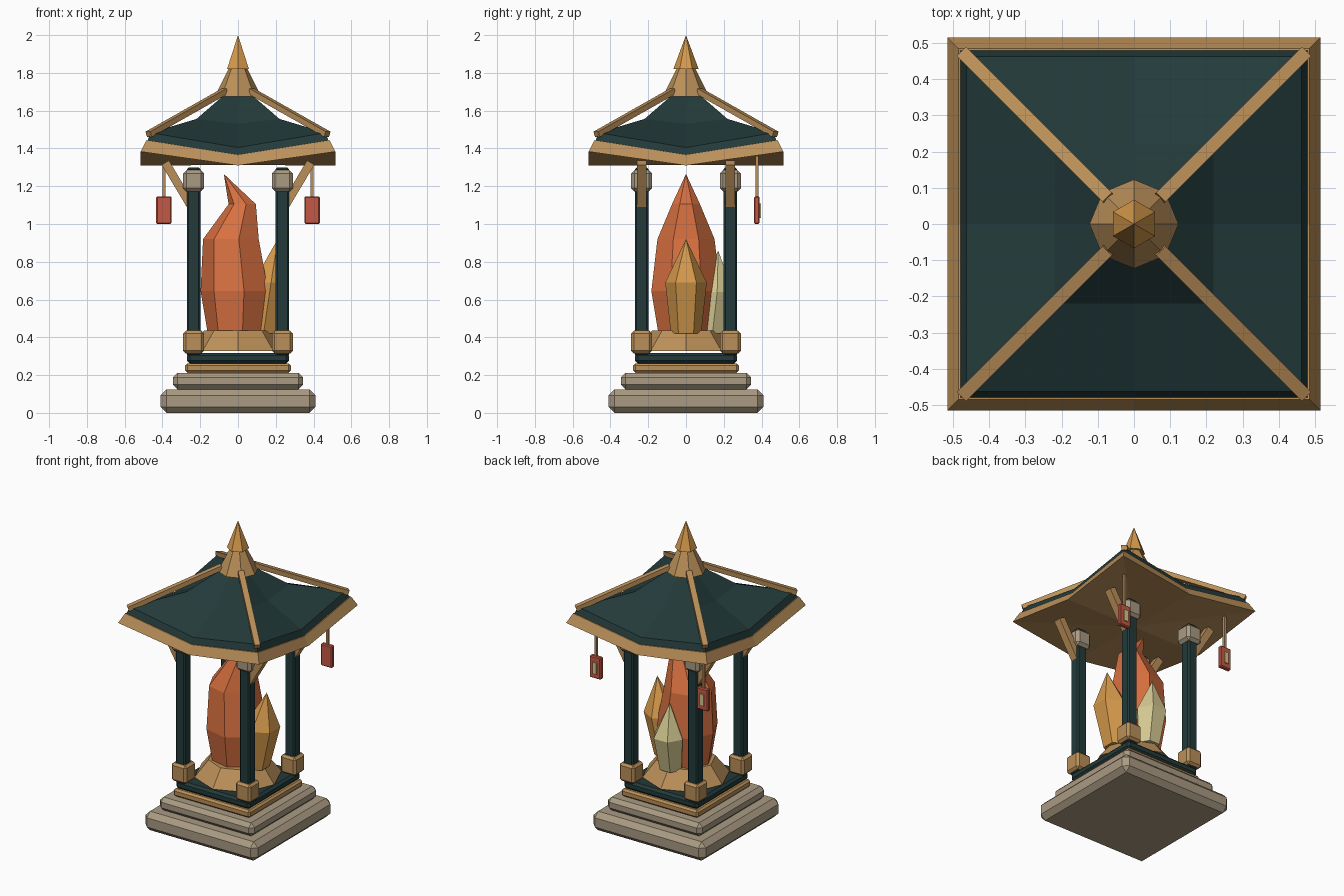
import bpy, bmesh, math
from mathutils import Vector

cube = bpy.data.objects.get("Cube")
if cube:
    bpy.data.objects.remove(cube, do_unlink=True)


def make_mat(name, rgb):
    lin = [((c / 255 + 0.055) / 1.055) ** 2.4 for c in rgb]
    m = bpy.data.materials.new(name)
    m.use_nodes = True
    m.diffuse_color = (*lin, 1)
    bsdf = next(n for n in m.node_tree.nodes if n.type == 'BSDF_PRINCIPLED')
    bsdf.inputs["Base Color"].default_value = (*lin, 1)
    return m


STONE = make_mat("stone", (170, 155, 131))
GREEN = make_mat("dark_green", (35, 58, 58))
WOOD = make_mat("golden_wood", (187, 144, 89))
AMBER = make_mat("amber", (214, 154, 75))
ORANGE = make_mat("orange_crystal", (216, 112, 64))
PALE = make_mat("pale_crystal", (214, 202, 146))
RED = make_mat("lantern_red", (196, 89, 69))


def finish(name, bm, mat):
    bmesh.ops.recalc_face_normals(bm, faces=bm.faces)
    me = bpy.data.meshes.new(name)
    bm.to_mesh(me)
    bm.free()
    me.materials.append(mat)
    ob = bpy.data.objects.new(name, me)
    bpy.context.collection.objects.link(ob)
    return ob


def box(name, center, size, mat, bevel=0.0):
    bm = bmesh.new()
    bmesh.ops.create_cube(bm, size=1)
    bmesh.ops.scale(bm, vec=size, verts=bm.verts)
    if bevel:
        bmesh.ops.bevel(bm, geom=bm.edges[:], offset=bevel, segments=1, affect='EDGES')
    ob = finish(name, bm, mat)
    ob.location = center
    return ob


def slab(name, half, z0, z1, mat, bevel, x=0, y=0):
    return box(name, (x, y, (z0 + z1) / 2), (2 * half, 2 * half, z1 - z0), mat, bevel)


def beam(name, p, q, width, height, mat):
    # square bar running from p to q
    p, q = Vector(p), Vector(q)
    ob = box(name, (p + q) / 2, (width, height, (q - p).length), mat)
    ob.rotation_euler = (q - p).to_track_quat('Z', 'Y').to_euler()
    return ob


def cone(name, sides, r0, r1, z0, z1, mat):
    bm = bmesh.new()
    bmesh.ops.create_cone(bm, cap_ends=True, segments=sides, radius1=r0, radius2=r1, depth=z1 - z0)
    ob = finish(name, bm, mat)
    ob.location.z = (z0 + z1) / 2
    return ob


def loft(name, rings, mat, bottom=None, top=None):
    # skin rings of points; an end closes to a point if given, else to a flat face
    bm = bmesh.new()
    loops = [[bm.verts.new(p) for p in ring] for ring in rings]
    n = len(loops[0])
    for a, b in zip(loops, loops[1:]):
        for i in range(n):
            j = (i + 1) % n
            bm.faces.new((a[i], a[j], b[j], b[i]))
    for loop, tip in ((loops[0], bottom), (loops[-1], top)):
        if tip:
            v = bm.verts.new(tip)
            for i in range(n):
                bm.faces.new((loop[i], loop[(i + 1) % n], v))
        else:
            bm.faces.new(loop)
    return finish(name, bm, mat)


def crystal(name, sides, rings, tip, mat, start=math.pi):
    pts = []
    for x, y, z, r in rings:
        angles = [start + 2 * math.pi * i / sides for i in range(sides)]
        pts.append([(x + r * math.cos(a), y + r * math.sin(a), z) for a in angles])
    return loft(name, pts, mat, top=tip)


def eave_ring(half, z_corner, z_mid):
    # square ring with corners lifted above the side midpoints
    steps = ((1, 1), (0, 1), (-1, 1), (-1, 0), (-1, -1), (0, -1), (1, -1), (1, 0))
    return [(half * x, half * y, z_corner if x and y else z_mid) for x, y in steps]


# Stepped base
slab("base_step_lower", 0.41, 0, 0.125, STONE, 0.032)
slab("base_step_upper", 0.345, 0.125, 0.212, STONE, 0.025)
slab("base_trim", 0.28, 0.212, 0.262, WOOD, 0.012)
slab("floor_slab", 0.27, 0.262, 0.318, GREEN, 0.015)

# Crystal stand
cone("crystal_stand", 8, 0.265, 0.18, 0.327, 0.435, WOOD)

# Crystals
crystal("main_crystal", 7, [(-0.01, 0, 0.42, 0.15), (-0.01, 0, 0.645, 0.188),
                            (-0.03, 0, 0.92, 0.155), (0.026, 0, 1.105, 0.076)],
        (-0.075, 0, 1.265), ORANGE)
crystal("side_crystal", 6, [(0.135, 0, 0.42, 0.08), (0.175, 0, 0.69, 0.11)],
        (0.21, 0, 0.92), AMBER, math.pi / 6)
crystal("back_crystal", 6, [(0.01, 0.14, 0.42, 0.075), (0.01, 0.165, 0.64, 0.1)],
        (0, 0.17, 0.86), PALE)

# Posts with feet, caps, roof braces and ridge bars
for sx, side in ((1, "left"), (-1, "right")):
    for sy, end in ((-1, "front"), (1, "back")):
        tag = f"{end}_{side}"
        x, y = 0.235 * sx, 0.235 * sy
        slab("post_" + tag, 0.036, 0.3, 1.3, GREEN, 0.01, x, y)
        slab("post_foot_" + tag, 0.055, 0.315, 0.435, WOOD, 0.014, x, y)
        slab("post_cap_" + tag, 0.056, 1.172, 1.285, STONE, 0.018, x, y)
        beam("brace_" + tag, (0.245 * sx, y, 1.09), (0.385 * sx, y, 1.325), 0.05, 0.045, WOOD)
        beam("ridge_bar_" + tag, (0.473 * sx, 0.473 * sy, 1.475),
             (0.07 * sx, 0.07 * sy, 1.703), 0.036, 0.03, WOOD)

# Roof: eave trim with underside, then the concave green roof
loft("eave_trim", [eave_ring(0.515, 1.383, 1.31), eave_ring(0.485, 1.443, 1.366)],
     WOOD, bottom=(0, 0, 1.312), top=(0, 0, 1.4))
loft("roof", [eave_ring(0.482, 1.435, 1.358), eave_ring(0.463, 1.483, 1.405),
              eave_ring(0.22, 1.556, 1.53), eave_ring(0.065, 1.69, 1.685)],
     GREEN, bottom=(0, 0, 1.39))

# Finial
cone("finial_base", 8, 0.123, 0.045, 1.675, 1.83, WOOD)
cone("finial_tip", 6, 0.067, 0, 1.82, 2.0, AMBER)

# Hanging lanterns at the back corners
for sx, side in ((1, "left"), (-1, "right")):
    x, y = 0.392 * sx, 0.375
    box("lantern_cord_" + side, (x, y, 1.25), (0.015, 0.015, 0.22), WOOD)
    box("lantern_" + side, (x, y, 1.073), (0.082, 0.03, 0.145), RED, 0.006)
    box("lantern_window_" + side, (x, y + 0.018, 1.07), (0.028, 0.009, 0.075), PALE)
